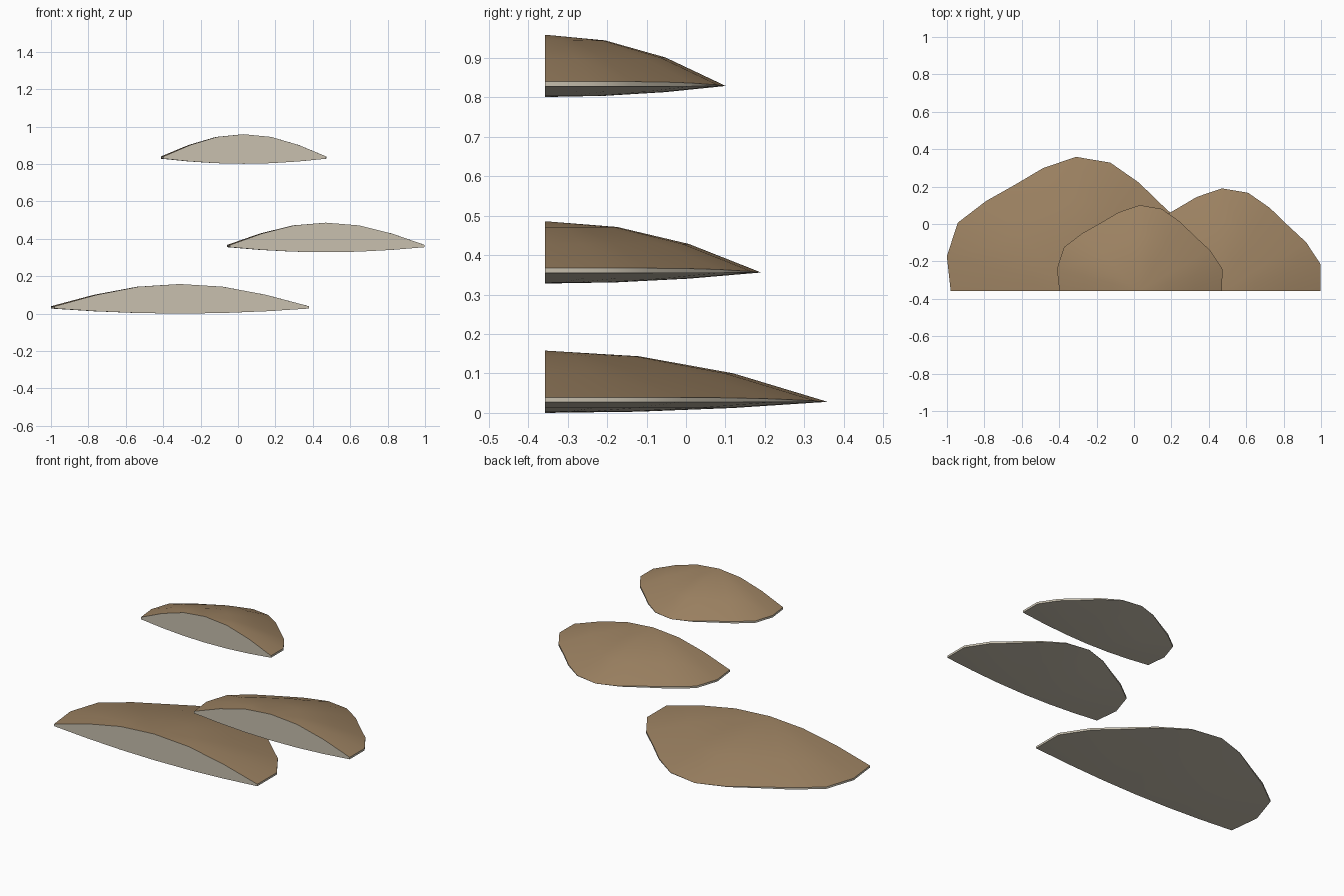
import bpy
import bmesh
from math import sin, cos, pi, radians

if "Cube" in bpy.data.objects:
    bpy.data.objects.remove(bpy.data.objects["Cube"], do_unlink=True)


def make_material(name, color):
    mat = bpy.data.materials.new(name)
    mat.use_nodes = True
    mat.diffuse_color = color
    mat.node_tree.nodes["Principled BSDF"].inputs["Base Color"].default_value = color
    return mat


brown = make_material("brown cap", (0.33, 0.22, 0.12, 1))
pale = make_material("pale flesh", (0.58, 0.53, 0.43, 1))

# Wavy half-round outline: radius every 15 degrees from +x round the back to -x
OUTLINE = [0.69, 0.715, 0.68, 0.65, 0.67, 0.71, 0.717,
           0.68, 0.655, 0.68, 0.73, 0.715, 0.67]
STEPS = len(OUTLINE) - 1
RINGS = 3
WALL_Y = -0.358
DOME, BELLY = 0.13, 0.028


def make_shelf(name, x, rim_z, scale):
    bm = bmesh.new()

    def surface(height, lip):
        """Centre vertex and half rings of a shallow parabolic cap."""
        centre = bm.verts.new((x, WALL_Y, rim_z + height))
        rings = []
        for k in range(1, RINGS + 1):
            t = k / RINGS
            ring = []
            for i, r in enumerate(OUTLINE):
                a = pi * i / STEPS
                edge = lip * (1 - sin(a) ** 8) if k == RINGS else 0
                z = rim_z + height * (1 - t * t) + edge
                ring.append(bm.verts.new((x + r * scale * t * cos(a),
                                          WALL_Y + r * scale * t * sin(a), z)))
            rings.append(ring)
        return centre, rings

    def skin(centre, rings, mat):
        for i in range(STEPS):
            bm.faces.new((centre, rings[0][i], rings[0][i + 1])).material_index = mat
            for a, b in zip(rings, rings[1:]):
                bm.faces.new((a[i], b[i], b[i + 1], a[i + 1])).material_index = mat

    top_c, top = surface(DOME, 0.011)
    low_c, low = surface(-BELLY, -0.001)
    skin(top_c, top, 0)
    skin(low_c, low, 1)

    # Thin pale lip between cap and underside
    for i in range(STEPS):
        bm.faces.new((low[-1][i], low[-1][i + 1],
                      top[-1][i + 1], top[-1][i])).material_index = 1

    # Flat cut face at the front
    loop = [r[0] for r in reversed(top)] + [top_c] + [r[-1] for r in top]
    loop += [r[-1] for r in reversed(low)] + [low_c] + [r[0] for r in low]
    bm.faces.new(loop).material_index = 1

    bmesh.ops.remove_doubles(bm, verts=bm.verts, dist=0.0001)
    bmesh.ops.recalc_face_normals(bm, faces=bm.faces)
    mesh = bpy.data.meshes.new(name)
    bm.to_mesh(mesh)
    bm.free()
    mesh.materials.append(brown)
    mesh.materials.append(pale)
    obj = bpy.data.objects.new(name, mesh)
    bpy.context.collection.objects.link(obj)
    bpy.ops.object.select_all(action="DESELECT")
    obj.select_set(True)
    bpy.context.view_layer.objects.active = obj
    bpy.ops.object.shade_smooth_by_angle(angle=radians(35))


make_shelf("lower_shelf", -0.31, 0.028, 1.0)
make_shelf("middle_shelf", 0.47, 0.356, 0.765)
make_shelf("upper_shelf", 0.03, 0.829, 0.64)
